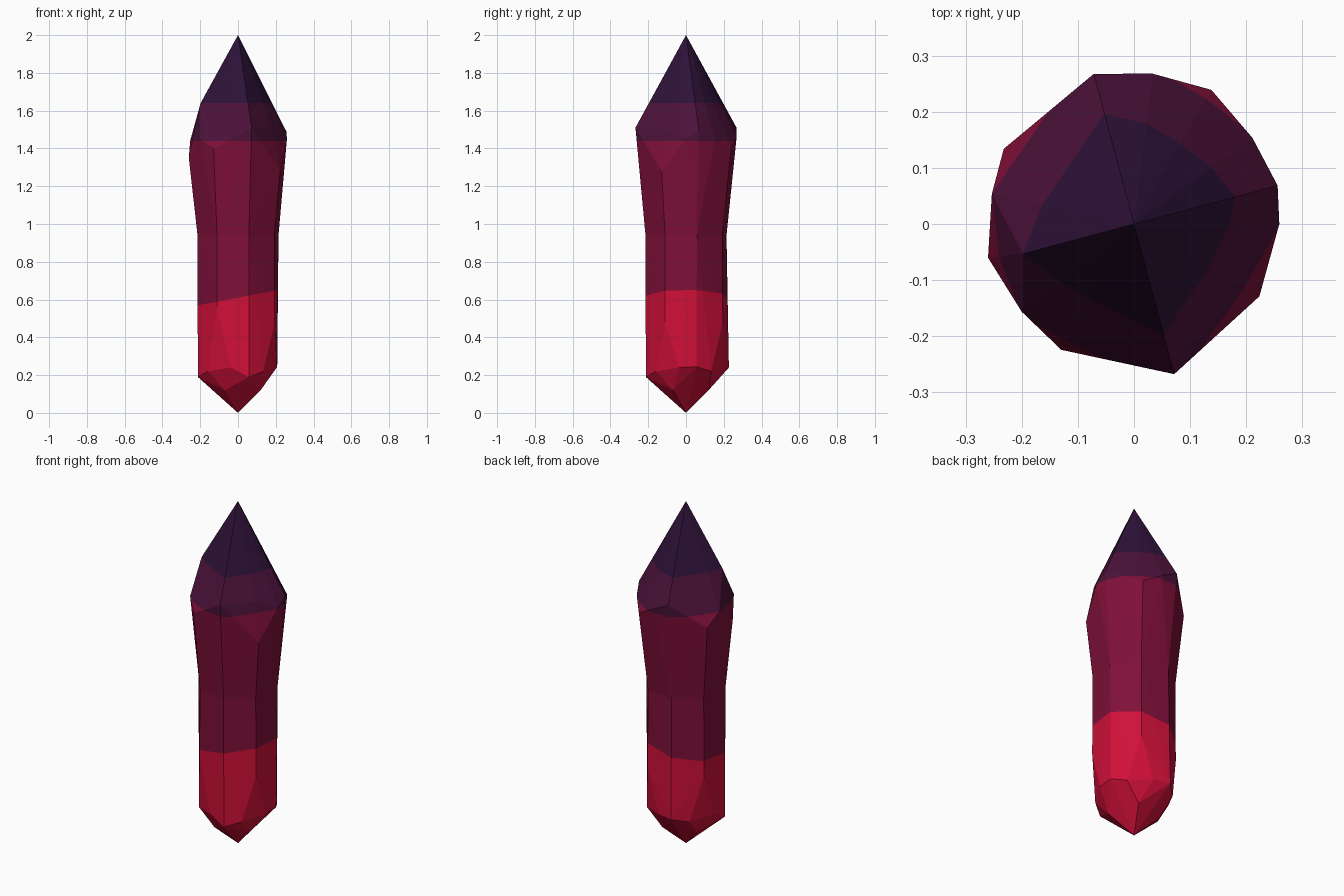
import bpy, bmesh, math
from mathutils import Vector

if "Cube" in bpy.data.objects:
    bpy.data.objects.remove(bpy.data.objects["Cube"])


def polar(deg, r, z):
    a = math.radians(deg)
    return Vector((r * math.cos(a), r * math.sin(a), z))


def add_hull(bm, points):
    verts = [bm.verts.new(p) for p in points]
    res = bmesh.ops.convex_hull(bm, input=verts)
    junk = {g for g in res["geom_interior"] + res["geom_unused"]
            if isinstance(g, bmesh.types.BMVert)}
    bmesh.ops.delete(bm, geom=list(junk), context='VERTS')


WAIST = 0.94
ring = [polar(15 + 45 * k, 0.222, WAIST) for k in range(8)]

# lower half: octagonal shaft with a four-sided point and diamond chamfers
lower = ring + [Vector((0, 0, 0))]
for deg, r, z in ((15, .215, .245), (105, .235, .24), (195, .22, .19), (285, .22, .19)):
    lower.append(polar(deg, r, z))
for deg, z in ((60, .48), (150, .48), (240, .56), (330, .48)):
    lower.append(polar(deg, .225, z))
    lower += [polar(deg - 20, .208, .22), polar(deg + 20, .208, .24)]
    lower.append(polar(deg, .138, .12))

# upper half: flared shaft, four-sided spire and chamfered shoulders
upper = ring + [Vector((0, 0, 2))]
for deg, r, z in ((15, .265, 1.49), (105, .277, 1.51), (285, .277, 1.51),
                  (195, .205, 1.64), (193, .267, 1.35),           # broken corner
                  (60, .276, 1.40), (150, .268, 1.37), (240, .259, 1.40), (330, .258, 1.28),
                  (83, .270, 1.46), (36, .261, 1.45), (0, .259, 1.45),
                  (218, .254, 1.45), (168, .259, 1.44),
                  (63, .223, 1.51), (150, .215, 1.50), (240, .215, 1.50), (330, .215, 1.50)):
    upper.append(polar(deg, r, z))

bm = bmesh.new()
add_hull(bm, lower)
add_hull(bm, upper)

# remove the inner caps and weld the halves
caps = [f for f in bm.faces if all(abs(v.co.z - WAIST) < 1e-4 for v in f.verts)]
bmesh.ops.delete(bm, geom=caps, context='FACES')
bmesh.ops.remove_doubles(bm, verts=bm.verts[:], dist=1e-4)

# cut the colour bands: (height at centre, slope in x)
bands = ((0.61, 0.19), (1.44, 0.0), (1.64, 0.0))
for z, s in bands:
    bmesh.ops.bisect_plane(bm, geom=bm.verts[:] + bm.edges[:] + bm.faces[:], dist=1e-5,
                           plane_co=(0, 0, z), plane_no=Vector((-s, 0, 1)).normalized())
for f in bm.faces:
    c = f.calc_center_median()
    f.material_index = sum(c.z > z + s * c.x for z, s in bands)
    f.smooth = False
bmesh.ops.recalc_face_normals(bm, faces=bm.faces[:])

mesh = bpy.data.meshes.new("crystal")
bm.to_mesh(mesh)
bm.free()
for name, col in (("bright_red", (.63, .005, .040)), ("wine", (.21, .005, .040)),
                  ("plum", (.072, .006, .042)), ("dark_indigo", (.027, .006, .040))):
    m = bpy.data.materials.new(name)
    m.diffuse_color = (*col, 1)
    m.use_nodes = True
    m.node_tree.nodes["Principled BSDF"].inputs["Base Color"].default_value = m.diffuse_color
    mesh.materials.append(m)
bpy.context.collection.objects.link(bpy.data.objects.new("crystal", mesh))
